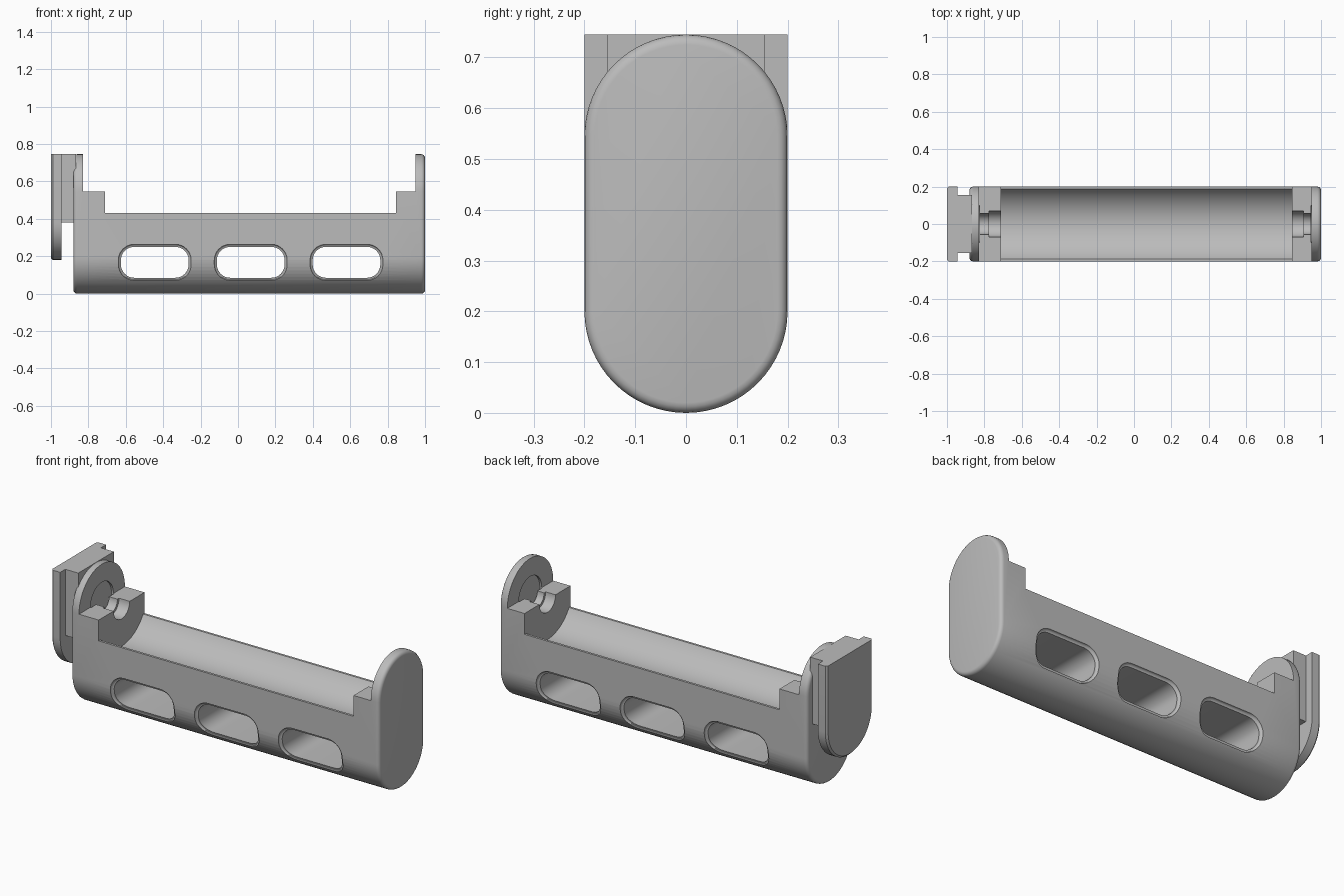
import bpy, bmesh, math
from math import sin, cos, pi, sqrt

if "Cube" in bpy.data.objects:
    bpy.data.objects.remove(bpy.data.objects["Cube"])

grey = bpy.data.materials.new("plain grey")
grey.use_nodes = True
COLOUR = (0.5, 0.5, 0.5, 1)
grey.diffuse_color = COLOUR
grey.node_tree.nodes["Principled BSDF"].inputs["Base Color"].default_value = COLOUR

R = 0.2          # half width of the body
AXIS = 0.545     # height of the cell axis
LEFT, RIGHT = -0.88, 1.0


def loft(name, rings):
    """Closed solid through a list of equal-length rings of points."""
    bm = bmesh.new()
    loops = [[bm.verts.new(p) for p in ring] for ring in rings]
    n = len(loops[0])
    for a, b in zip(loops, loops[1:]):
        for i in range(n):
            j = (i + 1) % n
            bm.faces.new((a[i], a[j], b[j], b[i]))
    bm.faces.new(loops[0][::-1])
    bm.faces.new(loops[-1])
    bmesh.ops.recalc_face_normals(bm, faces=bm.faces)
    mesh = bpy.data.meshes.new(name)
    bm.to_mesh(mesh)
    bm.free()
    mesh.materials.append(grey)
    ob = bpy.data.objects.new(name, mesh)
    bpy.context.collection.objects.link(ob)
    return ob


def arc(cy, cz, r, a0, a1, n=24):
    return [(cy + r * cos(a0 + (a1 - a0) * i / n),
             cz + r * sin(a0 + (a1 - a0) * i / n)) for i in range(n + 1)]


def along_x(name, profile, x0, x1):
    return loft(name, [[(x, y, z) for y, z in profile] for x in (x0, x1)])


def rect(half, z0, z1):
    return [(-half, z0), (half, z0), (half, z1), (-half, z1)]


def u_shape(r, cz, top):
    return arc(0, cz, r, pi, 2 * pi) + [(r, top), (-r, top)]


def circle(r):
    return arc(0, AXIS, r, 0, 2 * pi, 64)[:-1]


def stadium(inset):
    r = R - inset
    return arc(0, AXIS, r, 0, pi, 32) + arc(0, R, r, pi, 2 * pi, 32)


def finish(ob):
    bpy.ops.object.select_all(action='DESELECT')
    ob.select_set(True)
    bpy.context.view_layer.objects.active = ob
    bpy.ops.object.shade_smooth_by_angle(angle=math.radians(32))


def cut(ob, cutter):
    mod = ob.modifiers.new("cut", 'BOOLEAN')
    mod.operation, mod.solver, mod.object = 'DIFFERENCE', 'EXACT', cutter
    bpy.context.view_layer.objects.active = ob
    bpy.ops.object.modifier_apply(modifier=mod.name)
    bpy.data.objects.remove(cutter)


def window_cutter(cx):
    """Rounded tunnel through the body, flared where it meets the outer skin."""
    def ring(side, inset, depth):
        hx, hz, r = 0.195 - inset, 0.0965 - inset, 0.085 - inset
        pts = []
        for k, (sx, sz) in enumerate(((1, 1), (-1, 1), (-1, -1), (1, -1))):
            pts += arc(cx + sx * (hx - r), 0.167 + sz * (hz - r), r,
                       k * pi / 2, (k + 1) * pi / 2, 8)
        out = []
        for x, z in pts:
            skin = sqrt(R * R - max(0, R - z) ** 2)
            out.append((x, side * (skin - depth), z))
        return out
    f = 0.014
    steps = [(0, -0.03)] + [(f * (1 - cos(t * pi / 8)), f * sin(t * pi / 8))
                            for t in range(5)]
    return loft("window_cutter", [ring(-1, *s) for s in steps]
                + [ring(1, *s) for s in reversed(steps)])


# Body: long rounded block with softened end rims
F = 0.02
soft = [(F * (1 - sin(t * pi / 8)), F * (1 - cos(t * pi / 8))) for t in range(5)]
rings = [[(LEFT + dx, y, z) for y, z in stadium(inset)] for inset, dx in soft]
rings += [[(RIGHT - dx, y, z) for y, z in stadium(inset)] for inset, dx in reversed(soft)]
body = loft("holder_body", rings)

# Open top, stepped down from the end plates to the side walls
cut(body, along_x("top_cutter", rect(0.5, AXIS, 1), -0.83, 0.95))
cut(body, along_x("wall_cutter", rect(0.5, 0.43, 1), -0.71, 0.845))
cut(body, along_x("channel_cutter", circle(0.22), -0.71, 0.845))

# Contact slots in both blocks, with a round recess in each end plate
for face, mid, plate, sign in ((-0.71, -0.775, -0.83, -1), (0.845, 0.905, 0.95, 1)):
    cut(body, along_x("slot_cutter", u_shape(0.07, AXIS, 0.6), face - sign * 0.05, mid))
    cut(body, along_x("neck_cutter", u_shape(0.056, AXIS, 0.6), mid - sign * 0.01, plate))
    cut(body, along_x("recess_cutter", circle(0.1), plate - sign * 0.004,
                      plate + sign * 0.012))

# Three windows under the channel
for cx in (-0.445, 0.068, 0.58):
    cut(body, window_cutter(cx))
finish(body)

# Sliding clip on the right end: neck and round-bottomed plate
neck = along_x("clip_neck", rect(0.155, 0.38, 0.745), -0.95, -0.866)
clip = loft("clip_plate", [[(x, y, z) for y, z in u_shape(r, 0.38, 0.745)]
                           for x, r in ((-1, 0.19), (-0.99, R), (-0.945, R))])
finish(clip)
